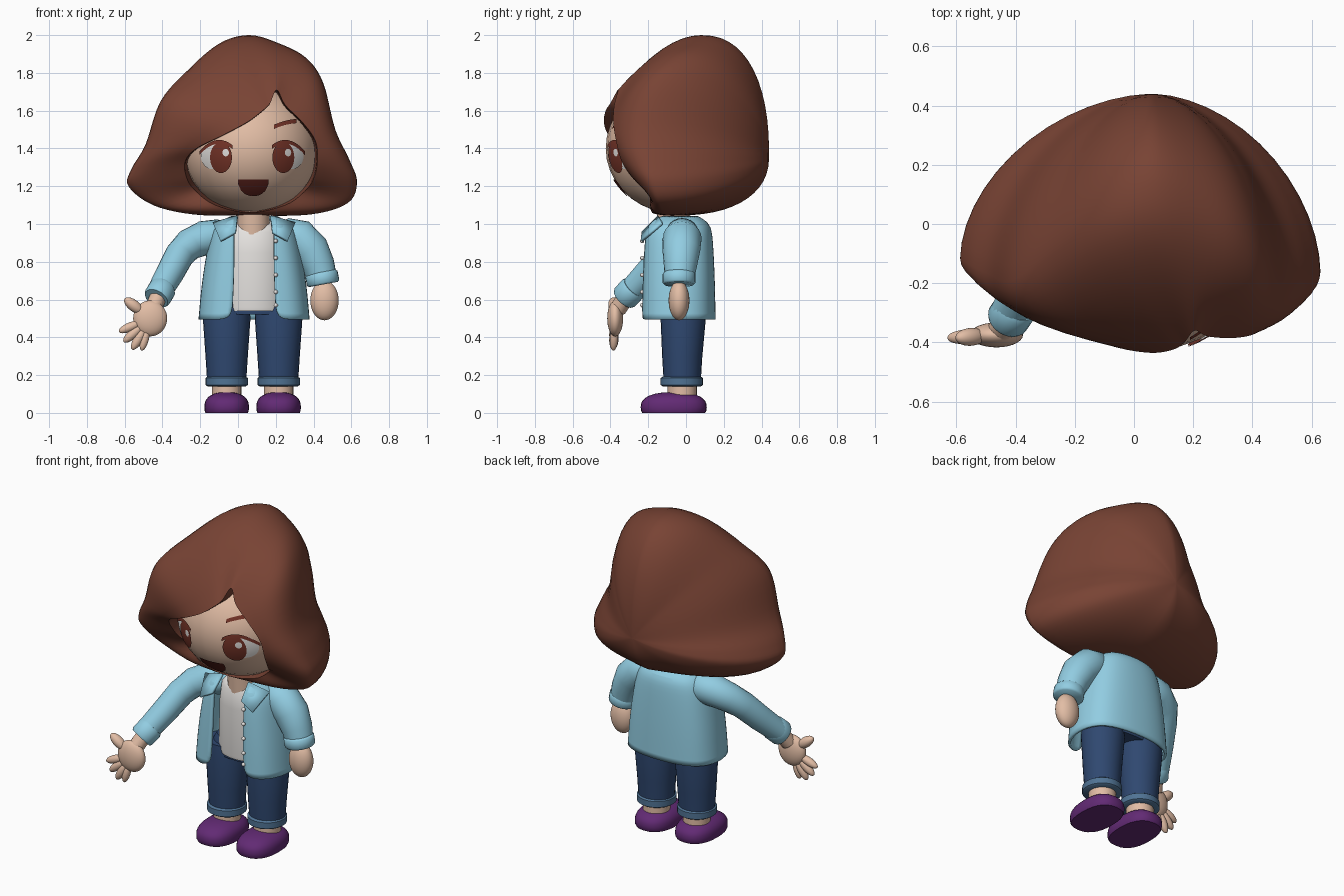
import bpy, bmesh, math
from mathutils import Vector as V

if "Cube" in bpy.data.objects:
    bpy.data.objects.remove(bpy.data.objects["Cube"])


def mat(name, r, g, b):
    m = bpy.data.materials.new(name)
    m.diffuse_color = [(c / 255 / 12.92 if c < 11 else ((c / 255 + .055) / 1.055) ** 2.4)
                       for c in (r, g, b)] + [1]
    m.use_nodes = True
    m.node_tree.nodes["Principled BSDF"].inputs["Base Color"].default_value = m.diffuse_color
    return m


HAIR = mat("hair brown", 120, 67, 52)
SKIN = mat("skin", 226, 189, 165)
BLUE = mat("light denim", 146, 205, 226)
WHITE = mat("white", 232, 229, 226)
JEANS = mat("dark denim", 47, 72, 112)
CUFF = mat("faded denim", 80, 115, 148)
SHOE = mat("purple", 98, 42, 116)
MOUTH = mat("mouth red", 95, 36, 30)
IRIS = mat("iris brown", 118, 52, 40)


def finish(name, bm, m, recalc=True):
    if recalc:
        bmesh.ops.recalc_face_normals(bm, faces=bm.faces)
    me = bpy.data.meshes.new(name)
    bm.to_mesh(me)
    bm.free()
    me.materials.append(m)
    o = bpy.data.objects.new(name, me)
    bpy.context.collection.objects.link(o)
    bpy.ops.object.select_all(action='DESELECT')
    o.select_set(True)
    bpy.context.view_layer.objects.active = o
    bpy.ops.object.shade_smooth_by_angle(angle=math.radians(50))
    return o


def loft(name, rings, m, closed=True, caps=(True, True)):
    bm = bmesh.new()
    vs = [[bm.verts.new(p) for p in r] for r in rings]
    n = len(rings[0])
    for a, b in zip(vs, vs[1:]):
        for i in range(n if closed else n - 1):
            j = (i + 1) % n
            bm.faces.new((a[i], a[j], b[j], b[i]))
    if closed and caps[0]:
        bm.faces.new(vs[0])
    if closed and caps[1]:
        bm.faces.new(vs[-1])
    return finish(name, bm, m)


def tube(name, pts, m, flat=1.0, n=24):
    """Tapered tube through (x, y, z, radius); flat scales its depth."""
    rings = []
    for i, p in enumerate(pts):
        d = (V(pts[min(i + 1, len(pts) - 1)][:3]) - V(pts[max(i - 1, 0)][:3])).normalized()
        u = d.cross(V((0, 1, 0))).normalized()
        w = d.cross(u) * flat
        rings.append([V(p[:3]) + p[3] * (u * math.cos(t) + w * math.sin(t))
                      for t in (math.tau * k / n for k in range(n))])
    return loft(name, rings, m)


def band(name, a, b, r, m, flat=1.0):
    a, b = V(a), V(b)
    return tube(name, [(*a.lerp(b, t), r * s) for t, s in
                       ((0, .9), (.15, 1), (.85, 1), (1, .9))], m, flat)


def ball(name, c, r, m, axis=None, floor=None, power=1):
    bm = bmesh.new()
    bmesh.ops.create_uvsphere(bm, u_segments=28, v_segments=18, radius=1)
    q = V(axis).to_track_quat('Z', 'Y') if axis else None
    for v in bm.verts:
        p = V([math.copysign(abs(k) ** power, k) * s for k, s in zip(v.co, r)])
        v.co = (q @ p if q else p) + V(c)
        if floor is not None:
            v.co.z = max(v.co.z, floor)
    return finish(name, bm, m)


# head and neck
HC, HR = V((.07, -.05, 1.40)), V((.36, .375, .345))
ball("head", HC, HR, SKIN)
tube("neck", [(.08, -.06, .95, .088), (.08, -.07, 1.12, .088)], SKIN)


# painted face details, thin patches laid on the head surface
def patch(name, xs, lo, hi, m, lift):
    bm = bmesh.new()
    grid = []
    for x, a, b in zip(xs, lo, hi):
        col = []
        for k in range(9):
            z = a + (b - a) * k / 8
            s = max(0, 1 - ((x - HC.x) / HR.x) ** 2 - ((z - HC.z) / HR.z) ** 2)
            col.append(bm.verts.new((x, HC.y - HR.y * math.sqrt(s) - lift, z)))
        grid.append(col)
    for a, b in zip(grid, grid[1:]):
        for k in range(8):
            bm.faces.new((a[k], b[k], b[k + 1], a[k + 1]))
    return finish(name, bm, m, False)


def oval(name, x, z, rx, rz, m, lift):
    ts = [math.pi * (.02 + .96 * k / 16) for k in range(17)]
    patch(name, [x - rx * math.cos(t) for t in ts], [z - rz * math.sin(t) for t in ts],
          [z + rz * math.sin(t) for t in ts], m, lift)


for side, x, s in (("left", -.09, -1), ("right", .24, 1)):
    oval(side + "_eye_white", x + s * .045, 1.36, .062, .07, WHITE, .004)
    oval(side + "_iris", x, 1.352, .058, .082, IRIS, .007)
    oval(side + "_eye_highlight", x + .025, 1.378, .017, .02, WHITE, .009)
    xs = [x - .06 * s + s * .175 * k / 10 for k in range(11)][::s]
    arc = [1.445 - 5.5 * (q - x - s * .01) ** 2 for q in xs]
    patch(side + "_lash", xs, [a - .02 for a in arc], arc, IRIS, .009)
xs = [.19 + .012 * k for k in range(11)]
top = [1.525 + .45 * (x - .19) - 1.6 * (x - .19) ** 2 for x in xs]
patch("brow", xs, [t - .022 for t in top], top, IRIS, .006)
xs = [.001 + .016 * k for k in range(11)]
patch("mouth", xs, [1.222 - .075 * math.sqrt(max(0, 1 - ((x - .081) / .081) ** 2)) for x in xs],
      [1.235] * 11, MOUTH, .006)

# hair: outer silhouette (x, z, y) and face opening (x, z, y), clockwise from the top
H = [(.06, 2.0, .08, .17, 1.64, -.40), (.22, 1.955, .05, .205, 1.71, -.36),
     (.36, 1.88, -.03, .25, 1.63, -.38), (.45, 1.75, -.12, .34, 1.54, -.385),
     (.515, 1.5, -.19, .41, 1.44, -.37), (.59, 1.34, -.18, .42, 1.33, -.34),
     (.63, 1.22, -.16, .40, 1.24, -.28), (.58, 1.11, -.14, .35, 1.17, -.20),
     (.38, 1.05, -.10, .25, 1.10, -.19), (.05, 1.045, -.05, .06, 1.06, -.18),
     (-.23, 1.05, -.08, -.12, 1.10, -.19), (-.45, 1.10, -.09, -.22, 1.17, -.16),
     (-.58, 1.2, -.11, -.27, 1.24, -.21), (-.565, 1.29, -.13, -.28, 1.33, -.27),
     (-.49, 1.42, -.17, -.22, 1.40, -.34), (-.41, 1.65, -.19, -.08, 1.47, -.41),
     (-.27, 1.81, -.08, .05, 1.54, -.435), (-.10, 1.955, .03, .13, 1.60, -.425)]


def smooth_loop(rows, k):
    out, n = [], len(rows)
    for i in range(n):
        p = [rows[(i + d) % n] for d in (-1, 0, 1, 2)]
        for s in range(k):
            t = s / k
            out.append([.5 * (2 * b + (c - a) * t + (2 * a - 5 * b + 4 * c - d) * t * t
                              + (3 * b - a - 3 * c + d) * t ** 3) for a, b, c, d in zip(*p)])
    return out


def hair_section(ox, oz, oy, rx, rz, ry):
    pole, out, rim = V((.06, .44, 1.36)), V((ox, oy, oz)), V((rx, ry, rz))
    dx, dz = abs(ox - pole.x), oz - pole.z
    e = .86 + .26 * min(1, (1.6 if dz > 0 else 1) * dx / math.hypot(dx, dz))
    sec = []
    for k in range(14):                       # back crown to silhouette
        t = .02 + (math.pi / 2 - .02) * k / 13
        s, c = math.sin(t) ** e, math.cos(t) ** e
        sec.append(V((pole.x + (ox - pole.x) * s, oy + (pole.y - oy) * c,
                      pole.z + (oz - pole.z) * s)))
    w = min(.85, .45 + .4 * (2 - oz) / .6)
    ctrl = V((ox, oy + (ry - oy) * w, oz))
    for k in range(1, 10):                    # silhouette to face opening
        t = k / 9
        sec.append(out * (1 - t) ** 2 + ctrl * 2 * t * (1 - t) + rim * t * t)
    for y, f in ((ry + .03, .015), (-.05, .06)):   # inner lip down to the head
        sec.append(V((rx, y, rz)).lerp(V((HC.x, y, HC.z)), f))
    return sec


loft("hair", list(zip(*[hair_section(*r) for r in smooth_loop(H, 5)])), HAIR, caps=(True, False))

# shirt and hips
CX = .085
tube("shirt", [(CX, -.03, .54, .17), (CX, -.03, .56, .175), (CX, -.03, .85, .17),
               (CX, -.04, .97, .15), (CX, -.05, 1.01, .11)], WHITE, .72)
tube("jeans_hips", [(.08, -.02, .52, .23), (.08, -.02, .55, .24), (.08, -.02, .62, .2)], JEANS, .48)

# open jacket
half = [(.105, -.225), (.19, -.215), (.25, -.14), (.27, 0), (.22, .11), (.1, .145), (0, .15)]
rows = []
for z, fx, fy in ((.495, 1.1, 1), (.62, 1.06, .99), (.75, 1, .97), (.93, .88, .92),
                  (1.0, .76, .85), (1.035, .45, .5)):
    h = [(max(.105, a * fx) if i < 2 else a * fx, -.03 + (y + .03) * fy)
         for i, (a, y) in enumerate(half)]
    rows.append([(CX - a, y, z) for a, y in h] + [(CX + a, y, z) for a, y in h[-2::-1]])
jacket = loft("jacket", rows, BLUE, closed=False)
sub = jacket.modifiers.new("round", 'SUBSURF')
sub.levels = sub.render_levels = 2
sol = jacket.modifiers.new("cloth", 'SOLIDIFY')
sol.thickness, sol.offset = .016, 0

# collar flaps and buttons
for side, s in (("left", -1), ("right", 1)):
    bm = bmesh.new()
    bm.faces.new([bm.verts.new((CX + s * a, y, z)) for a, y, z in
                  ((.09, -.15, 1.045), (.10, -.235, .96), (.18, -.24, .915), (.22, -.13, 1.01))])
    c = finish(side + "_collar", bm, BLUE)
    c.modifiers.new("cloth", 'SOLIDIFY').thickness = .015
for i, z in enumerate((.91, .82, .73, .64, .57)):
    ball("button_%d" % i, (.2, -.232, z), (.011,) * 3, WHITE)

# legs, cuffs, ankles and shoes
for side, x in (("left", -.06), ("right", .215)):
    tube(side + "_jeans_leg", [(x, -.02, .16, .103), (x, -.02, .3, .112), (x, -.015, .5, .126),
                               (x, -.015, .58, .12)], JEANS, .95)
    band(side + "_jeans_cuff", (x, -.022, .14), (x, -.022, .192), .112, CUFF)
    tube(side + "_ankle", [(x, -.02, .07, .078), (x, -.02, .17, .078)], SKIN)
    ball(side + "_shoe", (x, -.065, .03), (.118, .175, .08), SHOE, floor=0, power=.82)

# right arm, hanging
tube("right_sleeve", [(.2, -.02, .95, .05), (.25, -.02, .945, .088), (.32, -.02, .925, .103),
                      (.385, -.025, .86, .1), (.425, -.03, .78, .088), (.447, -.035, .71, .078)], BLUE)
band("right_sleeve_cuff", (.44, -.037, .745), (.452, -.037, .68), .087, BLUE)
ball("right_hand", (.458, -.037, .595), (.075, .055, .105), SKIN)

# left arm, reaching forward
tube("left_sleeve", [(-.03, -.01, .94, .06), (-.1, -.01, .935, .09), (-.18, -.02, .925, .092),
                     (-.26, -.055, .89, .084), (-.31, -.115, .835, .078),
                     (-.36, -.20, .74, .074), (-.42, -.30, .635, .066)], BLUE)
band("left_sleeve_cuff", (-.395, -.275, .665), (-.432, -.33, .605), .073, BLUE)
tube("left_wrist", [(-.41, -.30, .64, .045), (-.45, -.36, .55, .045)], SKIN)
palm = V((-.465, -.375, .5))
ball("left_palm", palm, (.09, .042, .095), SKIN)
for i, (x, z, r) in enumerate(((-.63, .43, .024), (-.605, .375, .025), (-.56, .335, .025),
                               (-.51, .33, .022), (-.6, .605, .03))):
    tip = V((x, -.385, z))
    base = palm.lerp(tip, .3)
    ball("left_finger_%d" % i, (base + tip) / 2, (r, r, (tip - base).length / 2), SKIN,
         axis=tip - base)
